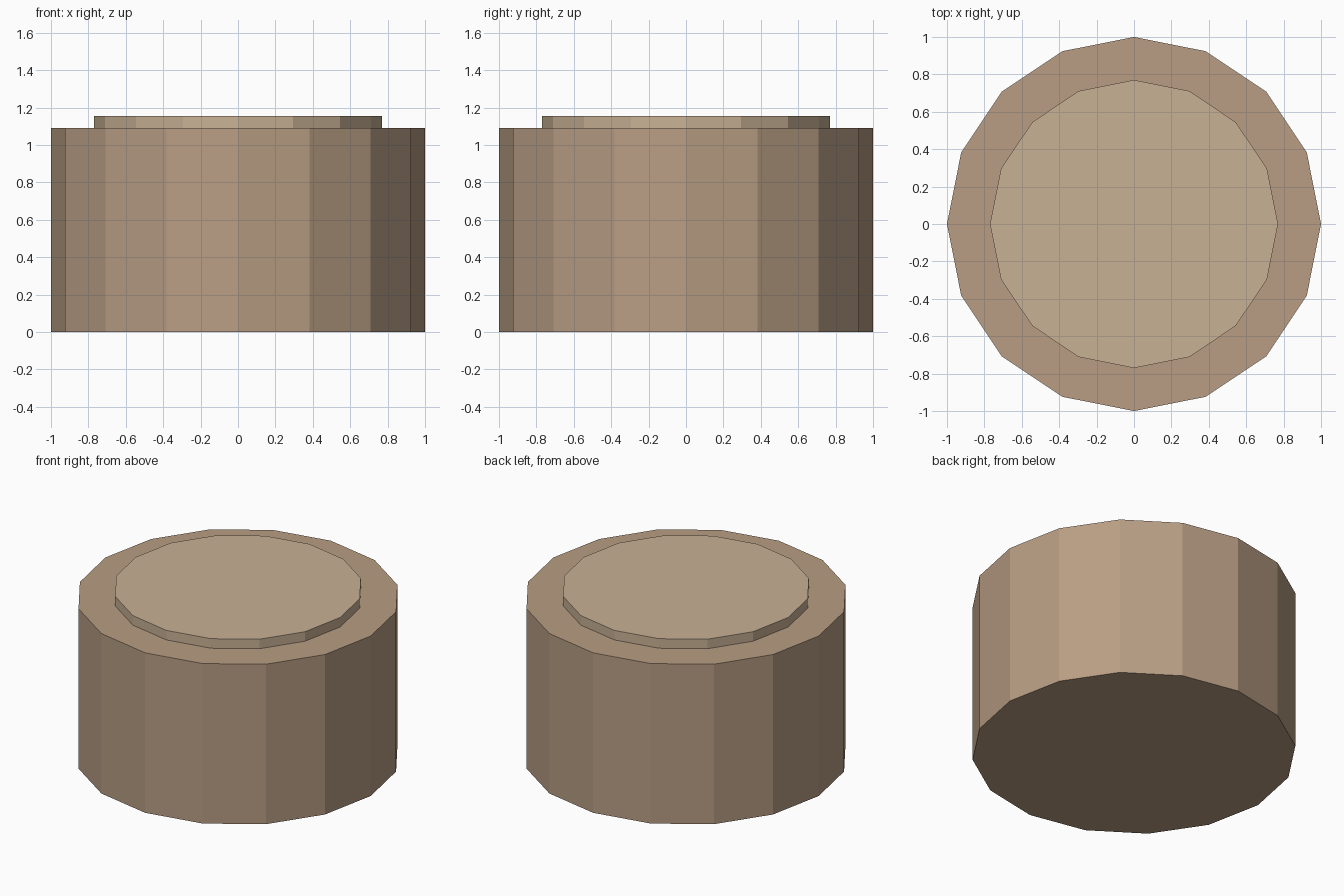
import bpy

if "Cube" in bpy.data.objects:
    bpy.data.objects.remove(bpy.data.objects["Cube"])

SIDES = 16


def drum(name, radius, z0, z1, color):
    bpy.ops.mesh.primitive_cylinder_add(
        vertices=SIDES, radius=radius, depth=z1 - z0, location=(0, 0, (z0 + z1) / 2))
    obj = bpy.context.object
    obj.name = name
    mat = bpy.data.materials.new(name + "_tan")
    mat.diffuse_color = (*color, 1)
    mat.use_nodes = True
    mat.node_tree.nodes["Principled BSDF"].inputs["Base Color"].default_value = mat.diffuse_color
    obj.data.materials.append(mat)
    return obj


# Main faceted body
drum("body", 1.0, 0.0, 1.09, (0.48, 0.34, 0.23))

# Thin raised disc, seated slightly into the body
drum("raised_top", 0.77, 1.07, 1.155, (0.58, 0.44, 0.30))
